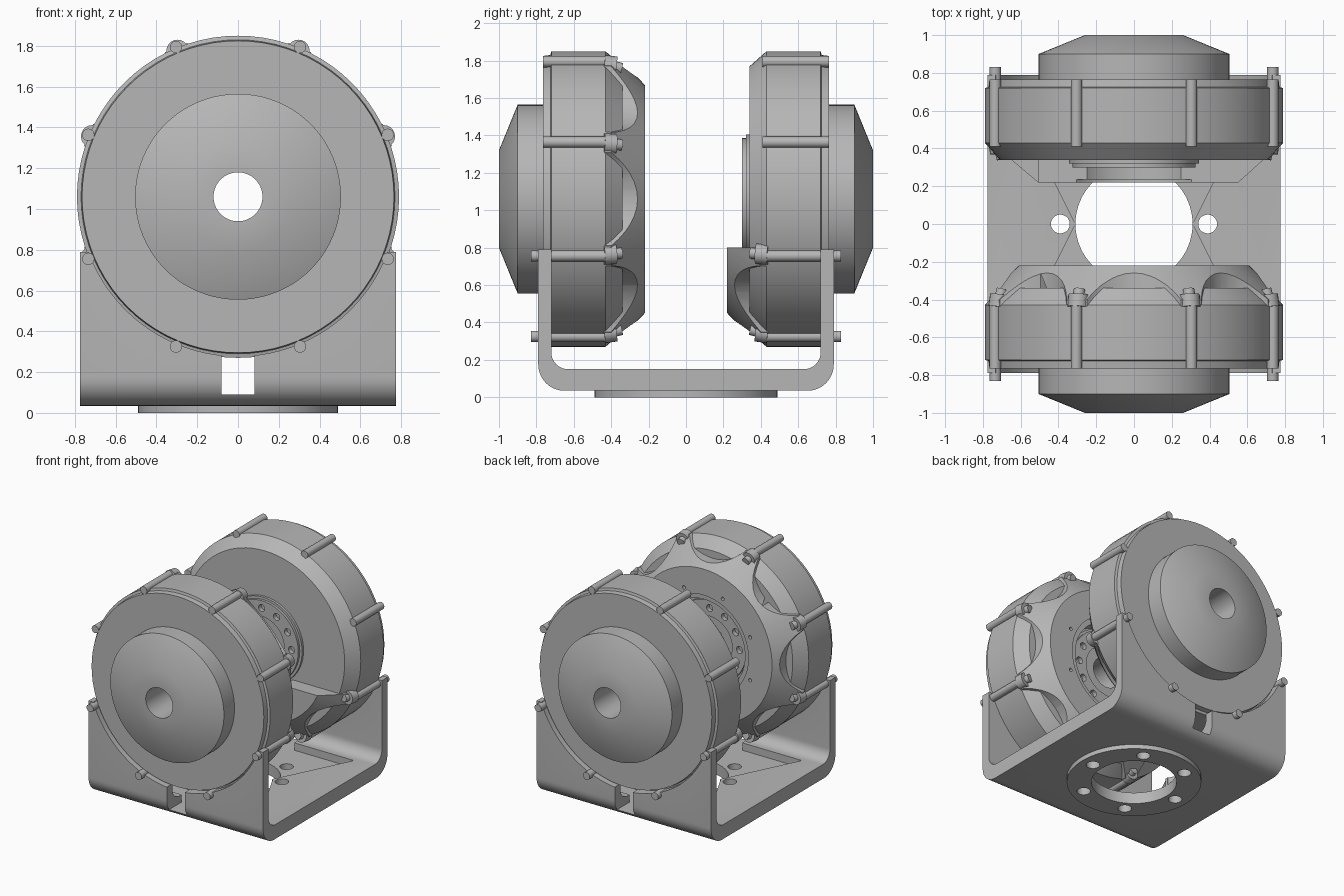
import bpy, bmesh, math
from mathutils import Matrix, Vector

cube = bpy.data.objects.get("Cube")
if cube:
    bpy.data.objects.remove(cube)

AXIS_Z = 1.06
ROD_R = 0.795
ROD_ANGLES = [math.radians(22.5 + 45 * k) for k in range(8)]

grey = bpy.data.materials.new("machined_grey")
grey.use_nodes = True
grey.diffuse_color = (0.47, 0.47, 0.47, 1)
grey.node_tree.nodes["Principled BSDF"].inputs["Base Color"].default_value = (0.47, 0.47, 0.47, 1)


def finish(name, bm):
    bmesh.ops.recalc_face_normals(bm, faces=bm.faces)
    mesh = bpy.data.meshes.new(name)
    bm.to_mesh(mesh)
    bm.free()
    ob = bpy.data.objects.new(name, mesh)
    bpy.context.collection.objects.link(ob)
    mesh.materials.append(grey)
    return ob


def lathe(name, profile, side, steps=80):
    """Spin a closed (radius, depth) profile round the motor axis."""
    bm = bmesh.new()
    rings = []
    for k in range(steps):
        a = 2 * math.pi * k / steps
        rings.append([bm.verts.new((r * math.cos(a), side * d, AXIS_Z + r * math.sin(a)))
                      for r, d in profile])
    n = len(profile)
    for k in range(steps):
        p, q = rings[k], rings[(k + 1) % steps]
        for i in range(n):
            j = (i + 1) % n
            bm.faces.new((p[i], p[j], q[j], q[i]))
    return finish(name, bm)


def cylinder(name, a, b, radius, segments=20):
    a, b = Vector(a), Vector(b)
    rot = (b - a).to_track_quat('Z', 'Y').to_matrix().to_4x4()
    bm = bmesh.new()
    bmesh.ops.create_cone(bm, cap_ends=True, segments=segments, radius1=radius, radius2=radius,
                          depth=(b - a).length, matrix=Matrix.Translation((a + b) / 2) @ rot)
    return finish(name, bm)


def prism(name, points, offset):
    """Extrude a flat polygon of 3D points."""
    bm = bmesh.new()
    face = bm.faces.new([bm.verts.new(p) for p in points])
    new = bmesh.ops.extrude_face_region(bm, geom=[face])["geom"]
    bmesh.ops.translate(bm, vec=offset, verts=[v for v in new if isinstance(v, bmesh.types.BMVert)])
    return finish(name, bm)


def box(name, lo, hi):
    pts = [(lo[0], lo[1], lo[2]), (hi[0], lo[1], lo[2]), (hi[0], hi[1], lo[2]), (lo[0], hi[1], lo[2])]
    return prism(name, pts, (0, 0, hi[2] - lo[2]))


def cut(ob, cutters):
    """Subtract the cutters, bake the result and delete them."""
    for c in cutters:
        c.hide_render = True
        mod = ob.modifiers.new("cut", 'BOOLEAN')
        mod.operation, mod.solver, mod.object = 'DIFFERENCE', 'EXACT', c
    deps = bpy.context.evaluated_depsgraph_get()
    mesh = bpy.data.meshes.new_from_object(ob.evaluated_get(deps))
    ob.modifiers.clear()
    ob.data = mesh
    for c in cutters:
        bpy.data.objects.remove(c)


def polar(r, a, y):
    return (r * math.cos(a), y, AXIS_Z + r * math.sin(a))


def hole_ring(count, r, y0, y1, radius, phase=0.0):
    return [cylinder("hole_cutter", polar(r, phase + 2 * math.pi * k / count, y0),
                     polar(r, phase + 2 * math.pi * k / count, y1), radius, 14) for k in range(count)]


def spider(name, side):
    """Conical clamp plate with eight arms left between scallops."""
    ob = lathe(name, [(0.36, 0.345), (0.36, 0.235), (0.40, 0.235), (0.40, 0.22), (0.61, 0.22),
                      (0.795, 0.40), (0.795, 0.435), (0.765, 0.435), (0.68, 0.345)], side)
    cutters = []
    for k in range(8):
        a = math.pi / 4 * k
        cutters.append(cylinder("scallop_cutter", polar(1.0, a, side * 0.1),
                                polar(1.0, a, side * 0.6), 0.35, 48))
    cutters += hole_ring(8, 0.45, side * 0.2, side * 0.25, 0.014, math.pi / 8)
    cut(ob, cutters)
    return ob


# Motors: drum, hub cap, bored hub and tie rods
for label, side in (("front", -1), ("rear", 1)):
    lathe(label + "_motor_drum",
          [(0.12, 1.0), (0.26, 1.0), (0.505, 0.9), (0.505, 0.765), (0.765, 0.765), (0.77, 0.725),
           (0.79, 0.72), (0.79, 0.43), (0.71, 0.34), (0.12, 0.34)], side)
    hub = lathe(label + "_motor_hub",
                [(0.12, 0.36), (0.12, 0.315), (0.20, 0.315), (0.20, 0.30), (0.325, 0.30),
                 (0.325, 0.32), (0.345, 0.32), (0.345, 0.36)], side)
    cut(hub, hole_ring(12, 0.265, side * 0.25, side * 0.335, 0.028))
    for i, a in enumerate(ROD_ANGLES):
        outer = 0.83 if math.sin(a) < 0 else 0.765
        cylinder(f"{label}_tie_rod_{i + 1}", polar(ROD_R, a, side * outer),
                 polar(ROD_R, a, side * 0.41), 0.03)

# Clamp plates: full at the front, lower part only at the rear
front_spider = spider("front_clamp_plate", -1)
rear_spider = spider("rear_clamp_plate", 1)
cut(rear_spider, [box("upper_cutter", (-1, 0.1, 0.8), (1, 0.6, 2)),
                  box("side_cutter", (-1, 0.1, 0.72), (-0.505, 0.6, 0.9))])

# Arm-end lugs with slanted screws
for label, side in (("front", -1), ("rear", 1)):
    for i, a in enumerate(ROD_ANGLES):
        if side > 0 and math.sin(a) > 0:
            continue
        cylinder(f"{label}_lug_{i + 1}", polar(0.775, a, side * 0.44), polar(0.765, a, side * 0.375), 0.055)
        cylinder(f"{label}_lug_screw_{i + 1}", polar(0.775, a, side * 0.42),
                 polar(0.755, a, side * 0.345), 0.03)


# U bracket: rounded profile extruded along x
def arc(cy, cz, r, a0, a1, n=10):
    out = []
    for k in range(n + 1):
        a = math.radians(a0 + (a1 - a0) * k / n)
        out.append((-0.775, cy + r * math.cos(a), cz + r * math.sin(a)))
    return out


X0 = -0.775
profile = [(X0, -0.79, 0.79)] + arc(-0.65, 0.175, 0.14, 180, 270) + arc(0.65, 0.175, 0.14, 270, 360)
profile += [(X0, 0.79, 0.79), (X0, 0.72, 0.79)] + arc(0.63, 0.24, 0.09, 0, -90)
profile += arc(-0.63, 0.24, 0.09, -90, -180) + [(X0, -0.72, 0.79)]
bracket = prism("u_bracket", profile, (1.55, 0, 0))
cutters = [cylinder("drum_seat_cutter", (0, -1.1, AXIS_Z), (0, 1.1, AXIS_Z), 0.782, 96),
           box("slot_cutter", (-0.08, -1, 0.09), (0.08, 1, 0.33)),
           cylinder("centre_cutter", (0, 0, -0.1), (0, 0, 0.3), 0.31, 64)]
for s in (-1, 1):
    cutters.append(prism("pocket_cutter", [(-0.315, s * 0.01, 0.09), (0.315, s * 0.01, 0.09),
                                           (0.61, s * 0.6, 0.09), (-0.61, s * 0.6, 0.09)], (0, 0, 0.1)))


def bolt_cutters():
    return [cylinder("bolt_cutter", (0.39 * math.cos(k * math.pi / 3), 0.39 * math.sin(k * math.pi / 3), -0.1),
                     (0.39 * math.cos(k * math.pi / 3), 0.39 * math.sin(k * math.pi / 3), 0.3), 0.05)
            for k in range(6)]


cut(bracket, cutters + bolt_cutters())

# Round mounting flange under the bracket
flange = cylinder("base_flange", (0, 0, 0), (0, 0, 0.04), 0.49, 72)
cut(flange, [cylinder("centre_cutter", (0, 0, -0.1), (0, 0, 0.3), 0.31, 64)] + bolt_cutters())

# Smooth shading with crisp edges
bpy.ops.object.select_all(action='DESELECT')
for ob in bpy.context.scene.objects:
    if ob.type == 'MESH' and grey.name in ob.data.materials:
        ob.select_set(True)
        bpy.context.view_layer.objects.active = ob
bpy.ops.object.shade_smooth_by_angle(angle=math.radians(30))
